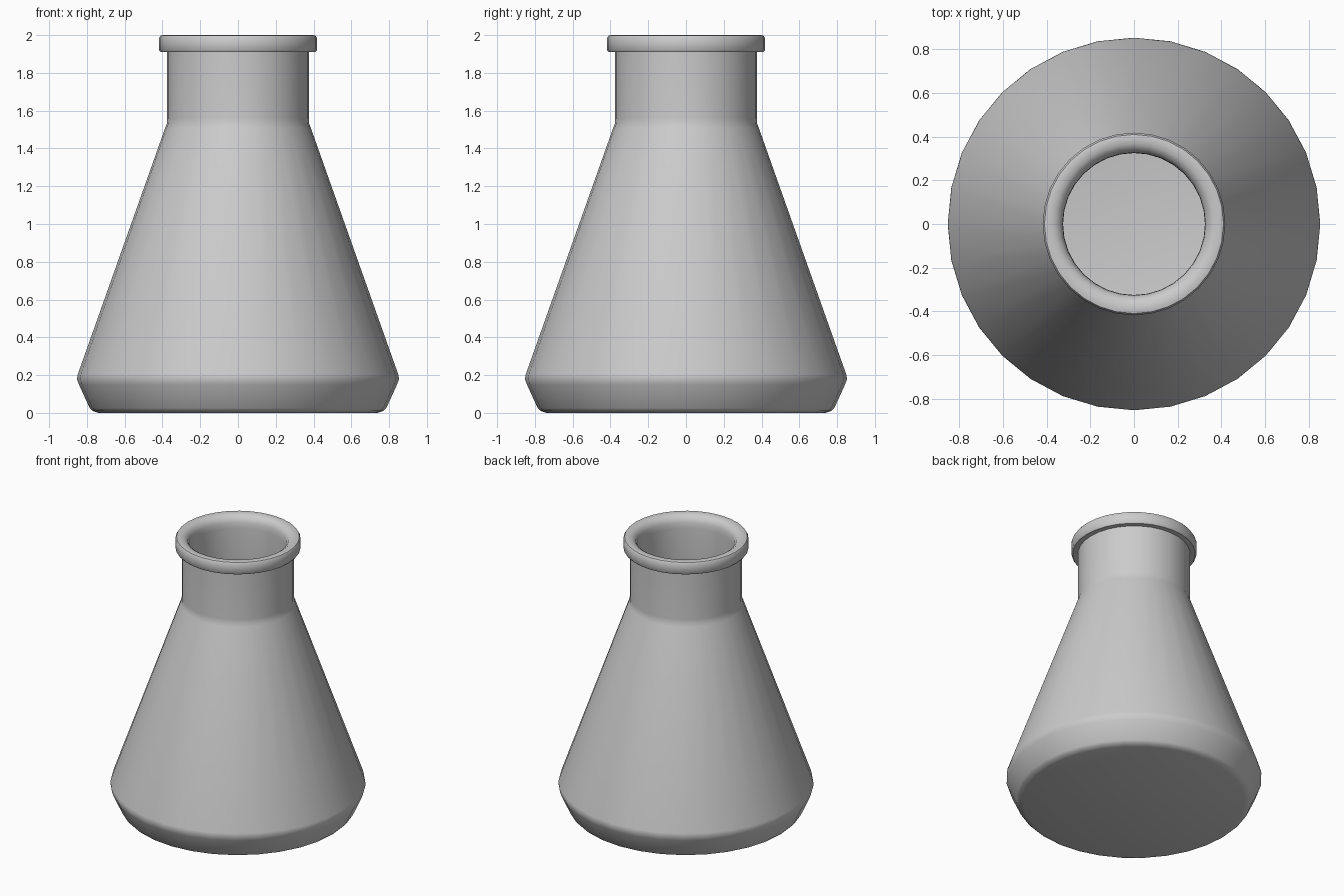
import bpy, bmesh, math

if "Cube" in bpy.data.objects:
    bpy.data.objects.remove(bpy.data.objects["Cube"])

SEGMENTS = 32


def lathe(name, profile):
    """Spin an (r, z) profile around z; points at r = 0 become single poles."""
    bm = bmesh.new()
    rings = []
    for r, z in profile:
        if r == 0:
            rings.append([bm.verts.new((0, 0, z))] * SEGMENTS)
        else:
            rings.append([bm.verts.new((r * math.cos(math.tau * i / SEGMENTS),
                                        r * math.sin(math.tau * i / SEGMENTS), z))
                          for i in range(SEGMENTS)])
    for a, b in zip(rings, rings[1:]):
        for i in range(SEGMENTS):
            j = (i + 1) % SEGMENTS
            corners = list(dict.fromkeys((a[i], a[j], b[j], b[i])))
            bm.faces.new(corners)
    bmesh.ops.recalc_face_normals(bm, faces=bm.faces)
    mesh = bpy.data.meshes.new(name)
    bm.to_mesh(mesh)
    bm.free()
    obj = bpy.data.objects.new(name, mesh)
    bpy.context.collection.objects.link(obj)
    bpy.ops.object.select_all(action='DESELECT')
    obj.select_set(True)
    bpy.context.view_layer.objects.active = obj
    bpy.ops.object.shade_smooth_by_angle(angle=math.radians(40))
    return obj


# Outer wall: base, heel, cone, neck and rolled lip
outer = [
    (0, 0.0), (0.74, 0.0), (0.77, 0.01), (0.785, 0.025),
    (0.842, 0.15), (0.853, 0.18), (0.848, 0.205),
    (0.385, 1.51), (0.377, 1.53), (0.375, 1.56),
    (0.375, 1.91), (0.41, 1.91), (0.418, 1.92),
    (0.418, 1.985), (0.41, 1.997), (0.395, 2.0),
]
# Inner wall: mouth, neck, cone and floor
inner = [
    (0.365, 1.997), (0.34, 1.98), (0.327, 1.95), (0.325, 1.91),
    (0.325, 1.55), (0.332, 1.51),
    (0.795, 0.205), (0.80, 0.18), (0.79, 0.15),
    (0.745, 0.06), (0.72, 0.05), (0, 0.05),
]
lathe("conical_flask", outer + inner)
